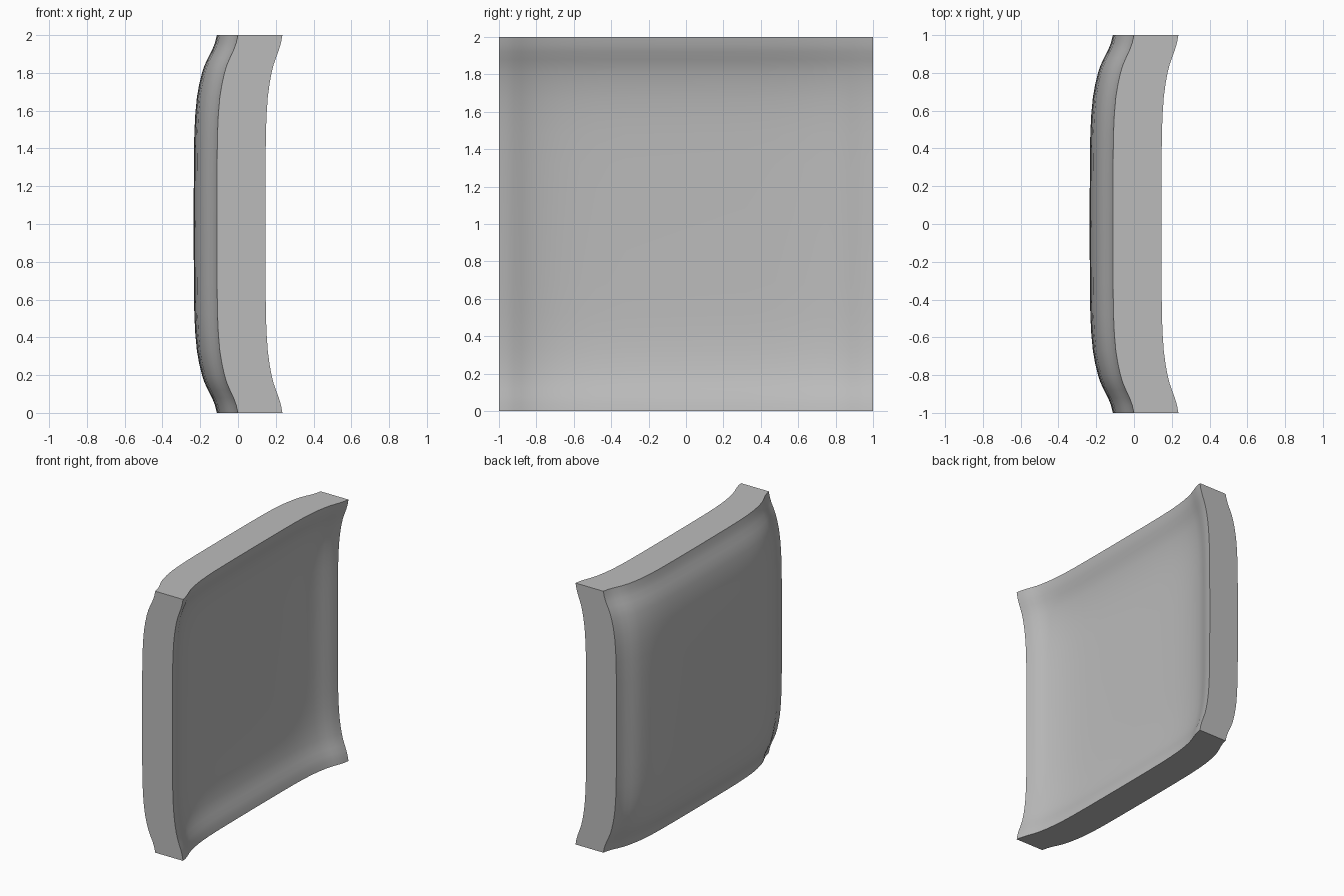
import bpy
import bmesh

cube = bpy.data.objects.get("Cube")
if cube:
    bpy.data.objects.remove(cube, do_unlink=True)

# Rim-to-middle dish profile: (distance from rim, share of full depth)
PROFILE = [(0, 0), (.04, .08), (.08, .21), (.12, .38), (.16, .53), (.2, .64),
           (.26, .76), (.33, .86), (.42, .93), (.52, .97), (.68, .99), (1, 1)]
HALF = [(d - 1, s) for d, s in PROFILE]
TICKS = HALF + [(-t, s) for t, s in reversed(HALF[:-1])]
N = len(TICKS)


def add_sheet(bm, rim_x, edge_depth, extra, flip):
    """Dished square sheet bulging towards -x; returns its rows of vertices."""
    rows = [[bm.verts.new((rim_x - edge_depth * (a + b) - extra * a * b, y, z + 1))
             for z, b in TICKS] for y, a in TICKS]
    for i in range(N - 1):
        for j in range(N - 1):
            quad = [rows[i][j], rows[i + 1][j], rows[i + 1][j + 1], rows[i][j + 1]]
            bm.faces.new(quad[::-1] if flip else quad)
    return rows


def rim_loop(rows):
    """Outer vertices of a sheet in order."""
    return (rows[0][:-1] + [r[-1] for r in rows[:-1]]
            + rows[-1][:0:-1] + [r[0] for r in rows[:0:-1]])


# Curved panel: hollow face, bulging face and the flat rim between them
bm = bmesh.new()
hollow = rim_loop(add_sheet(bm, .235, .09, .02, False))
bulge = rim_loop(add_sheet(bm, 0, .112, .011, True))
for k in range(len(hollow)):
    n = (k + 1) % len(hollow)
    bm.faces.new((hollow[k], hollow[n], bulge[n], bulge[k]))
bmesh.ops.recalc_face_normals(bm, faces=bm.faces)

mesh = bpy.data.meshes.new("curved_panel")
bm.to_mesh(mesh)
bm.free()
panel = bpy.data.objects.new("curved_panel", mesh)
bpy.context.collection.objects.link(panel)

# Plain grey material
grey = bpy.data.materials.new("plain_grey")
grey.use_nodes = True
colour = (.5, .5, .5, 1)
grey.diffuse_color = colour
grey.node_tree.nodes["Principled BSDF"].inputs["Base Color"].default_value = colour
mesh.materials.append(grey)

# Smooth faces with crisp rim edges
bpy.ops.object.select_all(action="DESELECT")
panel.select_set(True)
bpy.context.view_layer.objects.active = panel
bpy.ops.object.shade_smooth_by_angle(angle=.6)
